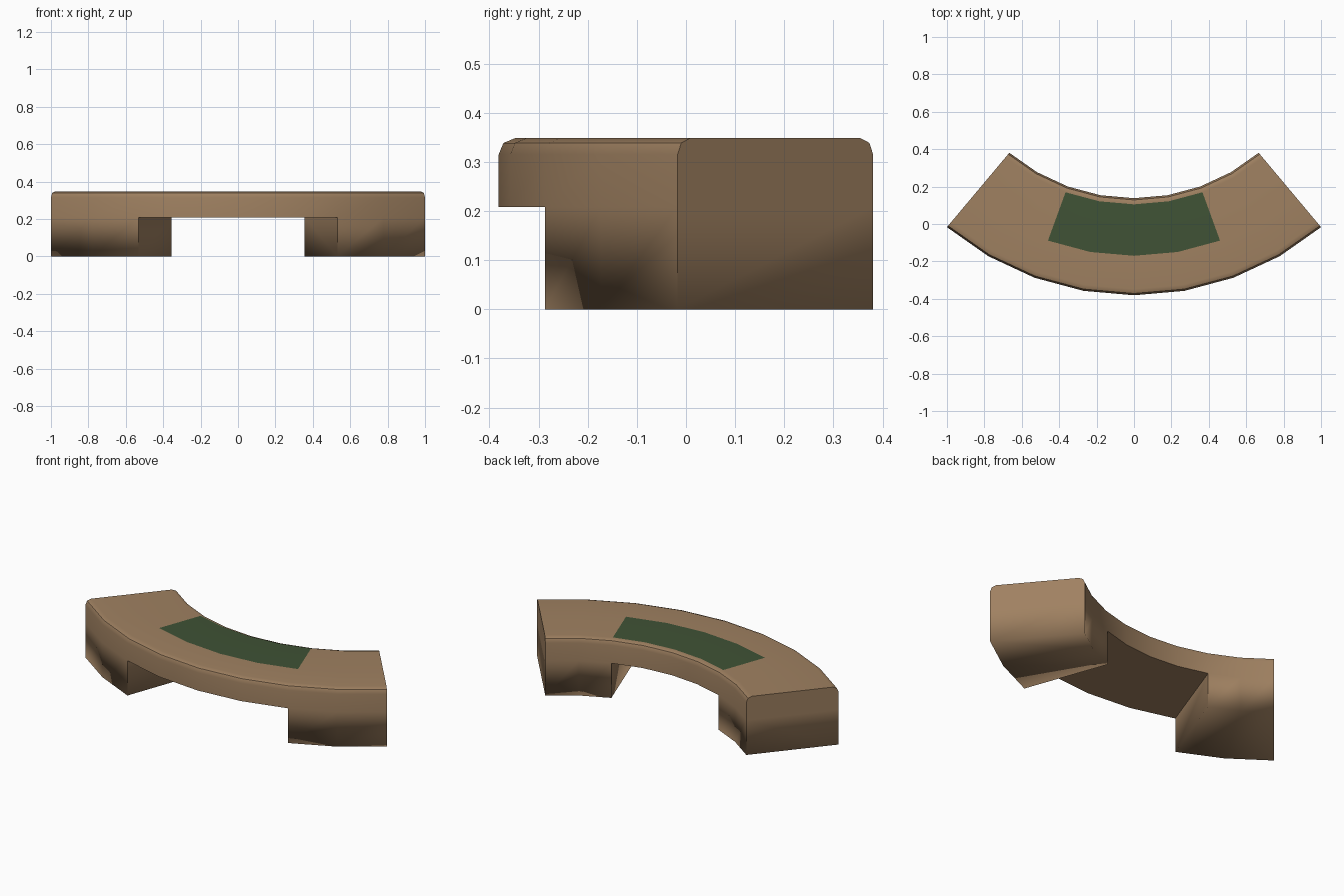
import bpy, bmesh, math

if "Cube" in bpy.data.objects:
    bpy.data.objects.remove(bpy.data.objects["Cube"])

R_OUT, R_IN, CY = 1.556, 1.037, 1.175   # arc radii and arc centre
Z_TOP, Z_UNDER, BEV = 0.348, 0.208, 0.033
R_PAD = 1.345                           # outer edge of the green panel
STEPS, STEP = 8, math.radians(10)


def material(name, rgb):
    m = bpy.data.materials.new(name)
    m.diffuse_color = (*rgb, 1)
    m.use_nodes = True
    m.node_tree.nodes["Principled BSDF"].inputs["Base Color"].default_value = m.diffuse_color
    return m


# cross-section (radius, z), from outer foot over the top to inner foot
b = BEV * 0.29
profile = [(R_OUT, 0), (R_OUT, Z_UNDER), (R_OUT, Z_TOP - BEV), (R_OUT - b, Z_TOP - b),
           (R_OUT - BEV, Z_TOP), (R_PAD, Z_TOP), (R_IN + BEV, Z_TOP),
           (R_IN + b, Z_TOP - b), (R_IN, Z_TOP - BEV), (R_IN, Z_UNDER), (R_IN, 0)]
LAST = len(profile) - 1

bm = bmesh.new()
rings = []
for i in range(STEPS + 1):
    a = (i - STEPS / 2) * STEP
    rings.append([bm.verts.new((r * math.sin(a), CY - r * math.cos(a), z)) for r, z in profile])

# curved seat and legs; the four middle segments are open underneath
for i in range(STEPS):
    p, q = rings[i], rings[i + 1]
    leg = i < 2 or i >= 6
    for j in range(LAST):
        if j in (0, LAST - 1) and not leg:
            continue
        f = bm.faces.new((p[j], q[j], q[j + 1], p[j + 1]))
        if j == 5 and not leg:
            f.material_index = 1        # green panel
    lo, hi = (0, LAST) if leg else (1, LAST - 1)
    bm.faces.new((p[hi], q[hi], q[lo], p[lo]))

# end caps and inner leg walls
for i in (0, STEPS):
    bm.faces.new(rings[i][1:LAST])
for i in (0, 2, 6, STEPS):
    v = rings[i]
    bm.faces.new((v[0], v[1], v[LAST - 1], v[LAST]))

bmesh.ops.delete(bm, geom=[v for v in bm.verts if not v.link_faces], context='VERTS')
bmesh.ops.recalc_face_normals(bm, faces=bm.faces)

# smooth shading: hard corners, but soft around the feet
for f in bm.faces:
    f.smooth = True
for e in bm.edges:
    foot = all(v.co.z < 0.01 for v in e.verts)
    e.smooth = foot or e.calc_face_angle(0) < math.radians(40)

mesh = bpy.data.meshes.new("curved_bench")
bm.to_mesh(mesh)
bm.free()
mesh.materials.append(material("wood", (0.35, 0.22, 0.12)))
mesh.materials.append(material("green_panel", (0.05, 0.085, 0.036)))
bench = bpy.data.objects.new("curved_bench", mesh)
bpy.context.collection.objects.link(bench)

# keep the top flat-looking beside its rounded edges
mod = bench.modifiers.new("flat_top", 'WEIGHTED_NORMAL')
mod.keep_sharp = True
